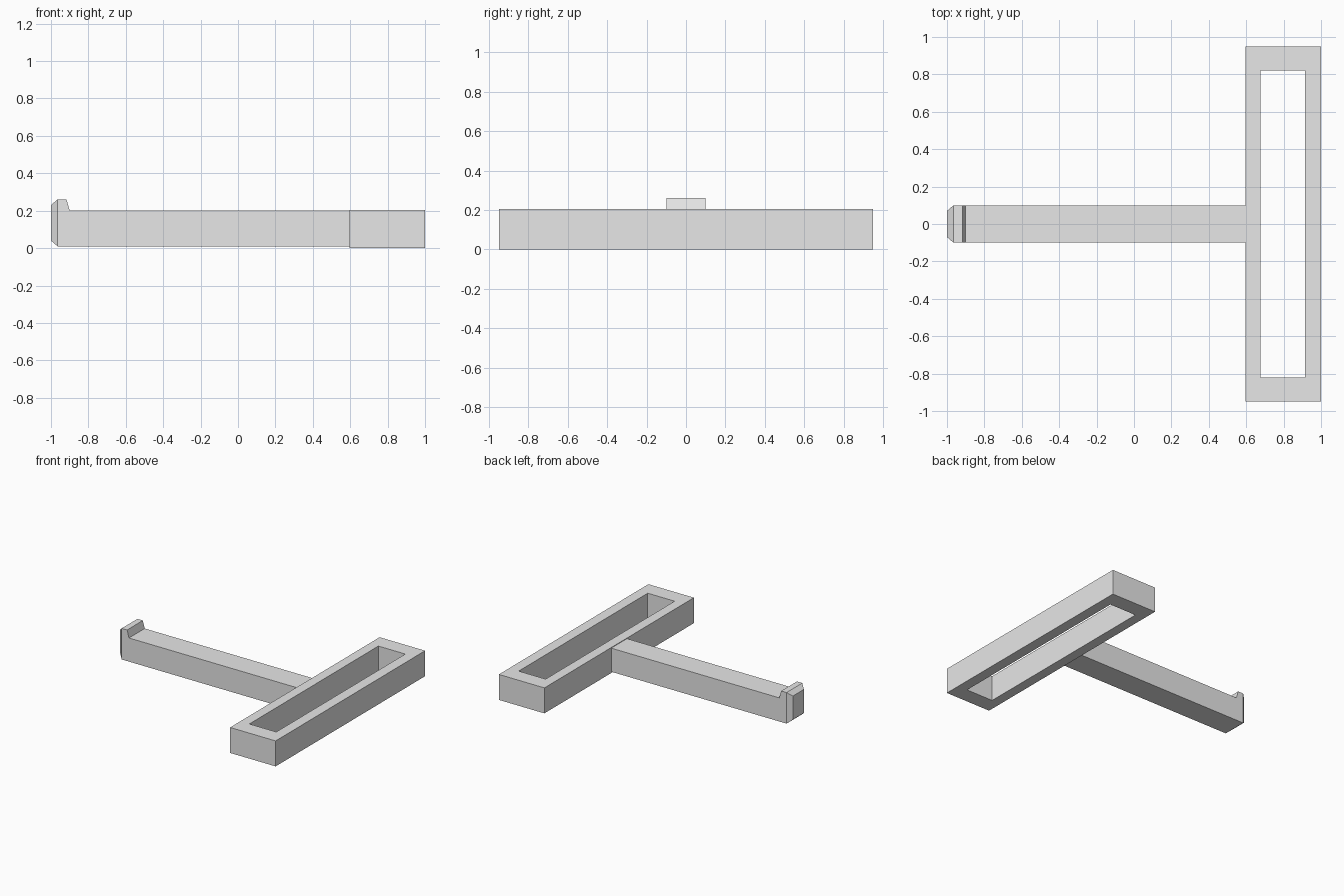
import bpy, bmesh

cube = bpy.data.objects.get("Cube")
if cube:
    bpy.data.objects.remove(cube, do_unlink=True)

# Single light grey material
COLOUR = (0.8, 0.8, 0.8, 1)
grey = bpy.data.materials.new("light_grey")
grey.use_nodes = True
grey.diffuse_color = COLOUR
grey.node_tree.nodes["Principled BSDF"].inputs["Base Color"].default_value = COLOUR


def finish(name, bm):
    bmesh.ops.recalc_face_normals(bm, faces=bm.faces)
    mesh = bpy.data.meshes.new(name)
    bm.to_mesh(mesh)
    bm.free()
    mesh.materials.append(grey)
    obj = bpy.data.objects.new(name, mesh)
    bpy.context.collection.objects.link(obj)
    return obj


def bridge(bm, a, b):
    """Join two matching vertex rings with quads."""
    for i in range(len(a)):
        j = (i + 1) % len(a)
        bm.faces.new((a[i], a[j], b[j], b[i]))


# Rectangular frame, open through the middle
X0, X1, Y, TOP = 0.595, 1.0, 0.95, 0.205
bm = bmesh.new()


def rectangle(x0, x1, y, z):
    return [bm.verts.new(p) for p in ((x0, -y, z), (x1, -y, z), (x1, y, z), (x0, y, z))]


outer = [rectangle(X0, X1, Y, z) for z in (0, TOP)]
inner = [rectangle(0.675, 0.915, 0.82, z) for z in (0, TOP)]
bridge(bm, *outer)
bridge(bm, *inner)
for o, i in zip(outer, inner):
    bridge(bm, o, i)
finish("frame", bm)

# Arm with a raised catch, extruded across from its side profile
HALF, FLOOR, CATCH, SHOULDER, TIP, INSET = 0.1, 0.01, 0.26, -0.965, -1.0, 0.03
profile = [(SHOULDER, FLOOR), (X0 + 0.005, FLOOR), (X0 + 0.005, 0.2),
           (-0.9, 0.2), (-0.917, CATCH), (SHOULDER, CATCH)]
bm = bmesh.new()
sides = [[bm.verts.new((x, y, z)) for x, z in profile] for y in (-HALF, HALF)]
bridge(bm, *sides)
for ring in sides:
    bm.faces.new(ring)

# Tapered end, pulled out from the shoulder face
bm.faces.ensure_lookup_table()
end = next(f for f in bm.faces if all(abs(v.co.x - SHOULDER) < 1e-4 for v in f.verts))
tip = bmesh.ops.extrude_discrete_faces(bm, faces=[end])["faces"][0]
middle = (FLOOR + CATCH) / 2
for v in tip.verts:
    v.co.x = TIP
    v.co.y -= INSET if v.co.y > 0 else -INSET
    v.co.z -= INSET if v.co.z > middle else -INSET
finish("hooked_arm", bm)
